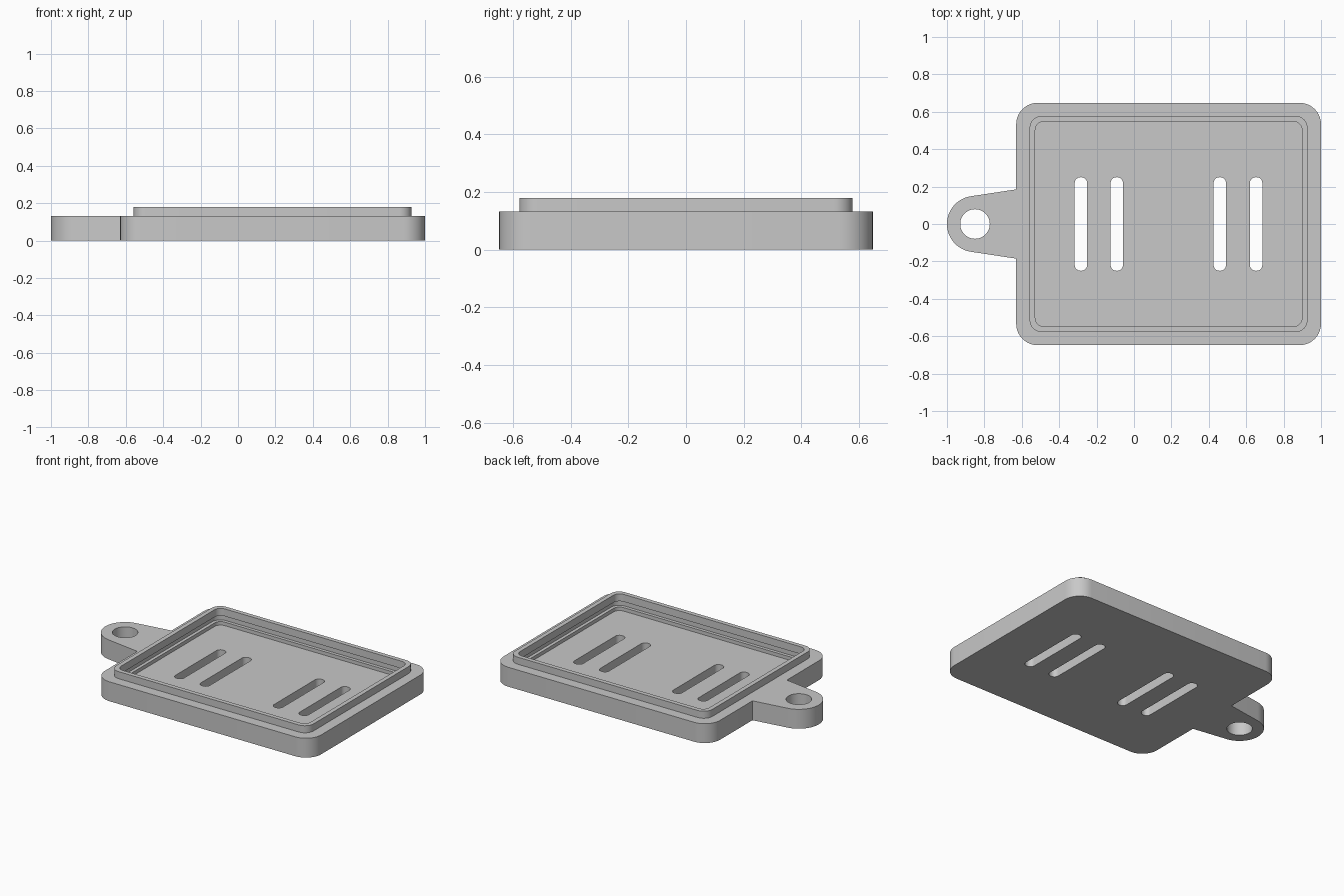
import bpy, bmesh, math

if "Cube" in bpy.data.objects:
    bpy.data.objects.remove(bpy.data.objects["Cube"])

grey = bpy.data.materials.new("light grey")
grey.use_nodes = True
tone = (0.58, 0.58, 0.58, 1)
grey.diffuse_color = tone
grey.node_tree.nodes["Principled BSDF"].inputs["Base Color"].default_value = tone


def arc(cx, cy, r, start, end, steps):
    """Points along an arc, angles in degrees."""
    angles = [math.radians(start + (end - start) * i / steps) for i in range(steps + 1)]
    return [(cx + r * math.cos(a), cy + r * math.sin(a)) for a in angles]


def rounded(cx, hx, hy, r, steps=10):
    """Rounded rectangle centred on (cx, 0)."""
    corners = [(1, 1), (-1, 1), (-1, -1), (1, -1)]
    return [p for i, (sx, sy) in enumerate(corners)
            for p in arc(cx + sx * (hx - r), sy * (hy - r), r, 90 * i, 90 * i + 90, steps)]


def prism(name, outline, z0, z1):
    bm = bmesh.new()
    base = bm.faces.new([bm.verts.new((x, y, z0)) for x, y in outline])
    top = bmesh.ops.extrude_face_region(bm, geom=[base])["geom"]
    bmesh.ops.translate(bm, vec=(0, 0, z1 - z0),
                        verts=[v for v in top if isinstance(v, bmesh.types.BMVert)])
    bmesh.ops.recalc_face_normals(bm, faces=bm.faces)
    mesh = bpy.data.meshes.new(name)
    bm.to_mesh(mesh)
    bm.free()
    mesh.materials.append(grey)
    ob = bpy.data.objects.new(name, mesh)
    bpy.context.collection.objects.link(ob)
    return ob


def combine(target, other, operation):
    """Apply a boolean and drop the helper."""
    bpy.context.view_layer.objects.active = target
    mod = target.modifiers.new(operation, "BOOLEAN")
    mod.operation, mod.object, mod.solver = operation, other, "EXACT"
    bpy.ops.object.modifier_apply(modifier=mod.name)
    bpy.data.objects.remove(other)


BODY_TOP, LIP_TOP, FLOOR = 0.132, 0.18, 0.066
MID = 0.185  # centre of the body along x

# Rounded body with the raised lip
tray = prism("tray", rounded(MID, 0.815, 0.648, 0.115), 0, BODY_TOP)
combine(tray, prism("lip", rounded(MID, 0.743, 0.578, 0.065), FLOOR, LIP_TOP), "UNION")

# Tapered hanging tab
tab = arc(-0.85, 0, 0.15, 98.7, 261.3, 32) + [(-0.63, -0.185), (-0.5, -0.185),
                                              (-0.5, 0.185), (-0.63, 0.185)]
combine(tray, prism("tab", tab, 0, BODY_TOP), "UNION")

# Recess with a ledge groove in its wall
combine(tray, prism("recess", rounded(MID, 0.713, 0.548, 0.045), FLOOR, 0.3), "DIFFERENCE")
combine(tray, prism("groove", rounded(MID, 0.735, 0.57, 0.06), 0.09, 0.13), "DIFFERENCE")

# Strap slots and hanging hole
for x in (-0.284, -0.092, 0.459, 0.653):
    combine(tray, prism("slot", rounded(x, 0.033, 0.25, 0.031), -0.1, 0.3), "DIFFERENCE")
combine(tray, prism("hole", arc(-0.85, 0, 0.079, 0, 352.5, 47), -0.1, 0.3), "DIFFERENCE")

# Smooth rounded walls, crisp edges
tray.select_set(True)
bpy.context.view_layer.objects.active = tray
bpy.ops.object.shade_smooth_by_angle(angle=math.radians(30))
